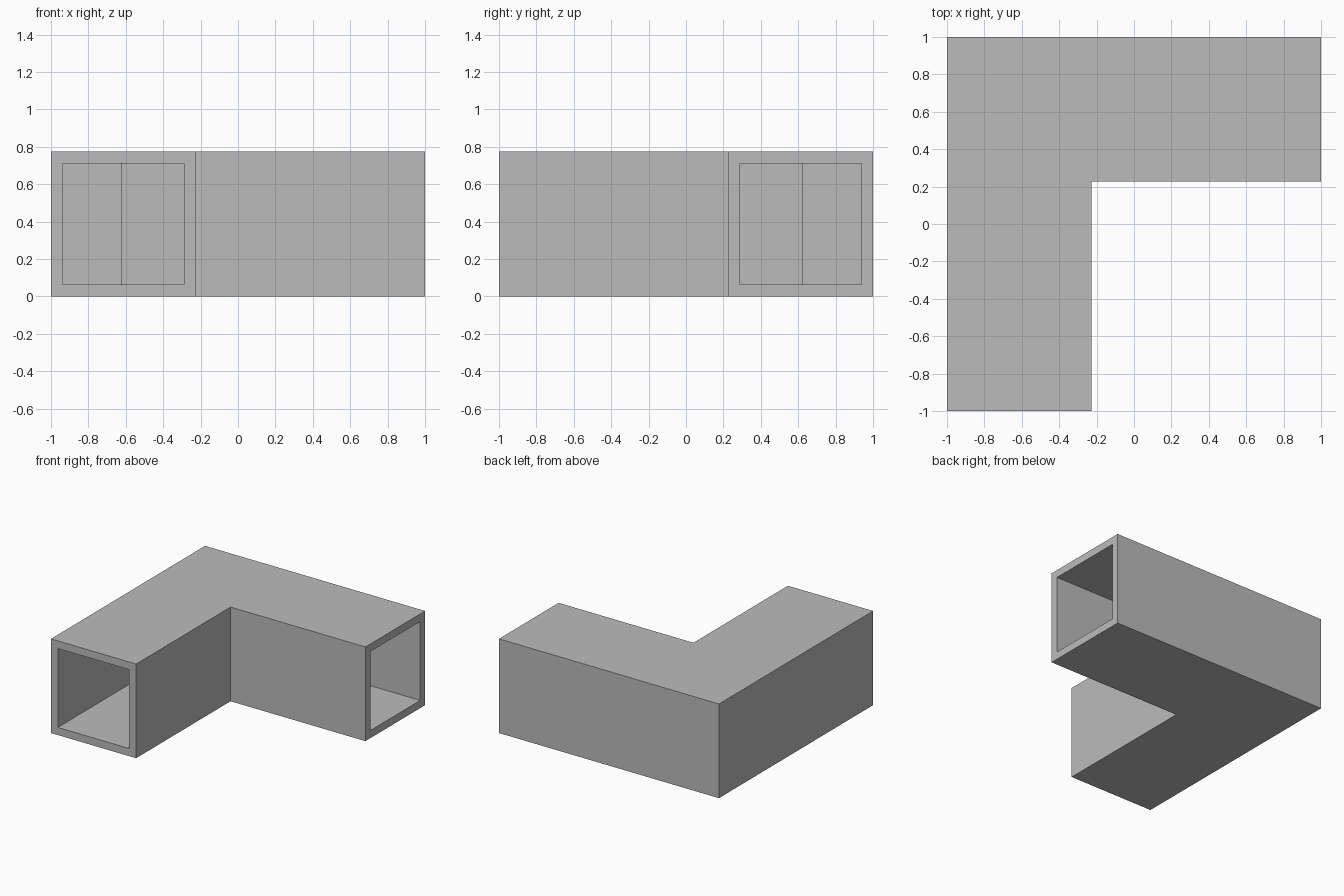
import bpy
import bmesh

cube = bpy.data.objects.get("Cube")
if cube:
    bpy.data.objects.remove(cube, do_unlink=True)

HEIGHT = 0.774   # outer size of the square tube
WALL = 0.063
STOP = 0.622     # where each straight bore ends
INNER = 1 - HEIGHT

grey = bpy.data.materials.new("plain grey")
grey.use_nodes = True
grey.diffuse_color = (0.5, 0.5, 0.5, 1)
grey.node_tree.nodes["Principled BSDF"].inputs["Base Color"].default_value = (0.5, 0.5, 0.5, 1)


def prism(name, outline, bottom, top):
    """Extrude a plan outline from bottom to top."""
    bm = bmesh.new()
    face = bm.faces.new([bm.verts.new((x, y, bottom)) for x, y in outline])
    ext = bmesh.ops.extrude_face_region(bm, geom=[face])
    verts = [v for v in ext["geom"] if isinstance(v, bmesh.types.BMVert)]
    bmesh.ops.translate(bm, verts=verts, vec=(0, 0, top - bottom))
    bmesh.ops.recalc_face_normals(bm, faces=bm.faces)
    mesh = bpy.data.meshes.new(name)
    bm.to_mesh(mesh)
    bm.free()
    mesh.materials.append(grey)
    obj = bpy.data.objects.new(name, mesh)
    bpy.context.collection.objects.link(obj)
    return obj


# Outer L-shaped elbow
elbow = prism("square_tube_elbow",
              [(-1, -1), (-INNER, -1), (-INNER, INNER), (1, INNER), (1, 1), (-1, 1)],
              0, HEIGHT)

# Two straight bores that meet inside the corner, leaving a solid stepped corner
near, far, past = INNER + WALL, 1 - WALL, 1.1
bore = prism("bore_cutter",
             [(-far, -past), (-near, -past), (-near, near), (past, near),
              (past, far), (-STOP, far), (-STOP, STOP), (-far, STOP)],
             WALL, HEIGHT - WALL)

cut = elbow.modifiers.new("bore", 'BOOLEAN')
cut.operation = 'DIFFERENCE'
cut.solver = 'EXACT'
cut.object = bore

# Apply the cut and drop the cutter
bpy.context.view_layer.update()
graph = bpy.context.evaluated_depsgraph_get()
result = bpy.data.meshes.new_from_object(elbow.evaluated_get(graph))
elbow.modifiers.clear()
elbow.data = result
bpy.data.objects.remove(bore, do_unlink=True)
